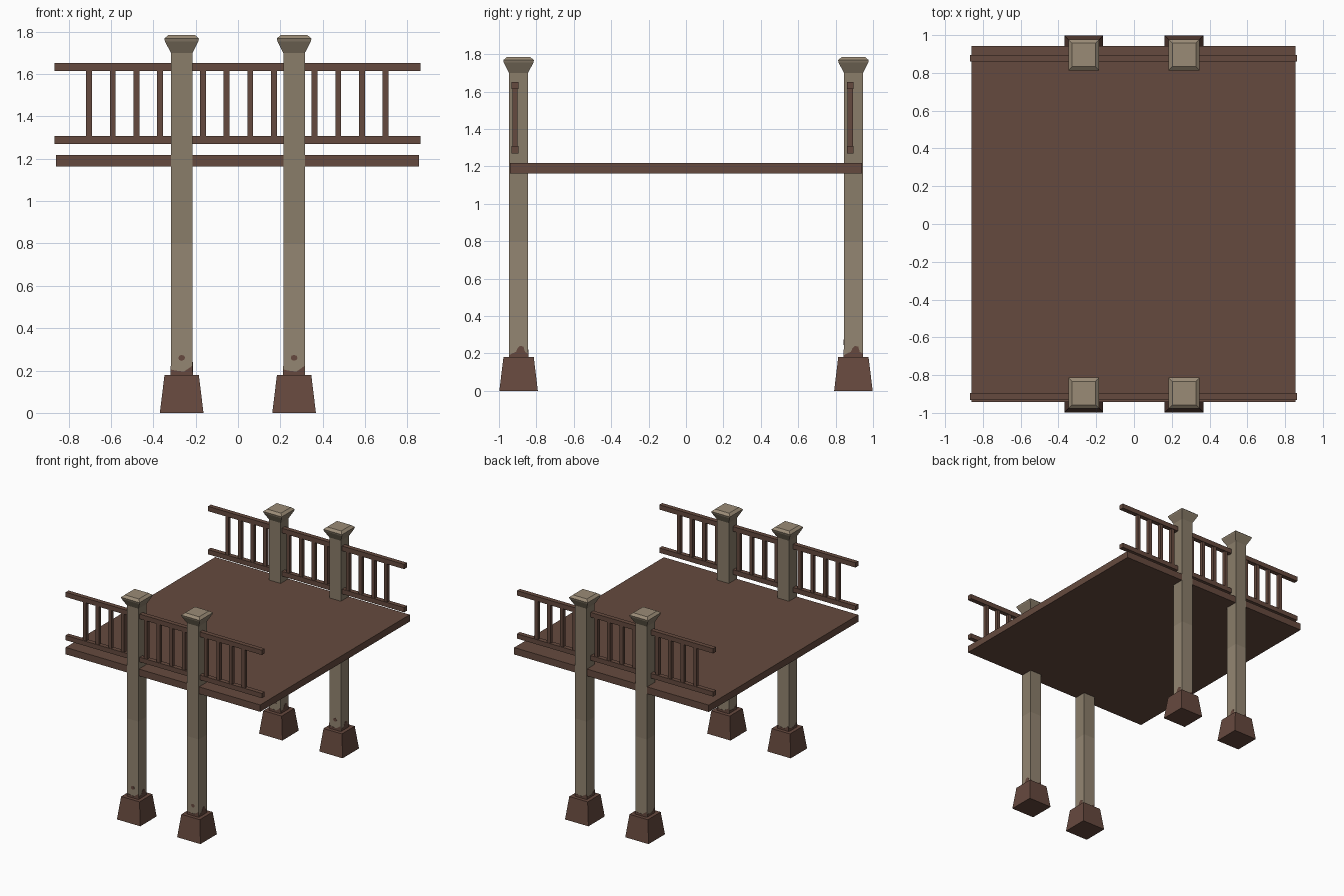
import bpy, bmesh, math
from mathutils import Matrix, Vector

if "Cube" in bpy.data.objects:
    bpy.data.objects.remove(bpy.data.objects["Cube"])


def material(name, rgb):
    m = bpy.data.materials.new(name)
    lin = [((c / 255 + 0.055) / 1.055) ** 2.4 for c in rgb]
    m.diffuse_color = (*lin, 1)
    m.use_nodes = True
    m.node_tree.nodes["Principled BSDF"].inputs["Base Color"].default_value = m.diffuse_color
    return m


BROWN = material("brown_wood", (101, 74, 62))
RUST = material("reddish_brown_base", (102, 73, 62))
STONE = material("tan_post", (148, 134, 114))
STONE_DARK = material("darker_tan_post", (138, 125, 106))
STONE_LIGHT = material("light_tan_cap", (154, 139, 118))


def finish(name, bm, mats):
    bmesh.ops.recalc_face_normals(bm, faces=bm.faces)
    me = bpy.data.meshes.new(name)
    bm.to_mesh(me)
    bm.free()
    for m in mats:
        me.materials.append(m)
    ob = bpy.data.objects.new(name, me)
    bpy.context.collection.objects.link(ob)
    return ob


def add_box(bm, lo, hi):
    c = [(a + b) / 2 for a, b in zip(lo, hi)]
    s = [b - a for a, b in zip(lo, hi)]
    bmesh.ops.create_cube(bm, size=1, matrix=Matrix.Translation(c) @ Matrix.Diagonal((*s, 1)))


def square_loft(name, x, y, rings, mats, rule=lambda z: 0):
    """Stack of square rings given as (z, half width), closed at both ends."""
    bm = bmesh.new()
    loops = [[bm.verts.new((x + sx * h, y + sy * h, z))
              for sx, sy in ((-1, -1), (1, -1), (1, 1), (-1, 1))] for z, h in rings]
    for a, b in zip(loops, loops[1:]):
        for i in range(4):
            j = (i + 1) % 4
            bm.faces.new((a[i], a[j], b[j], b[i]))
    bm.faces.new(loops[0][::-1])
    bm.faces.new(loops[-1])
    for f in bm.faces:
        f.material_index = rule(f.calc_center_median().z)
    return finish(name, bm, mats)


def add_plate(bm, x, y, angle, pts):
    """Thin stain plate on a post side; angle 0 is the front face."""
    rot = Matrix.Translation((x, y, 0)) @ Matrix.Rotation(angle, 4, 'Z')
    front = [bm.verts.new(rot @ Vector((u, -0.0525, z))) for u, z in pts]
    back = [bm.verts.new(rot @ Vector((u, -0.0495, z))) for u, z in pts]
    bm.faces.new(front)
    bm.faces.new(back[::-1])
    n = len(pts)
    for i in range(n):
        bm.faces.new((front[i], back[i], back[(i + 1) % n], front[(i + 1) % n]))


LOW = [(-.05, .175), (.05, .175), (.05, .222), (.03, .208), (.01, .195), (-.03, .2), (-.05, .205)]
MOUND = [(-.05, .175), (.05, .175), (.05, .2), (.034, .208), (.026, .236), (.008, .241),
         (-.005, .228), (-.014, .208), (-.035, .2), (-.05, .19)]
DOT = [(.016 * math.cos(i * math.pi / 4), .26 + .014 * math.sin(i * math.pi / 4)) for i in range(8)]

# Four posts with tapered bases, flared caps and stains
for ylab, y in (("front", -0.895), ("back", 0.895)):
    for xlab, x in (("left", -0.266), ("right", 0.265)):
        tag = f"{ylab}_{xlab}"
        square_loft(tag + "_base", x, y, [(0, .103), (.18, .081)], [RUST])
        square_loft(tag + "_post", x, y, [(.17, .051), (.8, .051), (1.70, .051)],
                    [STONE, STONE_DARK], lambda z: int(z > 0.8))
        square_loft(tag + "_cap", x, y, [(1.70, .051), (1.755, .079), (1.768, .082), (1.785, .062)],
                    [STONE_DARK, STONE_LIGHT], lambda z: int(z > 1.765))
        bm = bmesh.new()
        add_plate(bm, x, y, 0, LOW)
        add_plate(bm, x, y, 0, DOT)
        add_plate(bm, x, y, math.pi / 2, MOUND)
        add_plate(bm, x, y, math.pi, LOW)
        add_plate(bm, x, y, -math.pi / 2, LOW)
        finish(tag + "_stains", bm, [RUST])

# Deck
bm = bmesh.new()
add_box(bm, (-.86, -.942, 1.163), (.855, .942, 1.218))
finish("deck", bm, [BROWN])

# Railings: two rails and three groups of four balusters on each side
for ylab, y in (("front", -0.914), ("back", 0.878)):
    bm = bmesh.new()
    for z in (1.27, 1.614):
        add_box(bm, (-.867, y - .018, z), (.863, y + .018, z + .038))
    finish(ylab + "_rails", bm, [BROWN])
    bm = bmesh.new()
    for start in (-.703, -.165, .362):
        for i in range(4):
            x = start + i * .1115
            add_box(bm, (x - .014, y - .014, 1.30), (x + .014, y + .014, 1.62))
    finish(ylab + "_balusters", bm, [BROWN])
